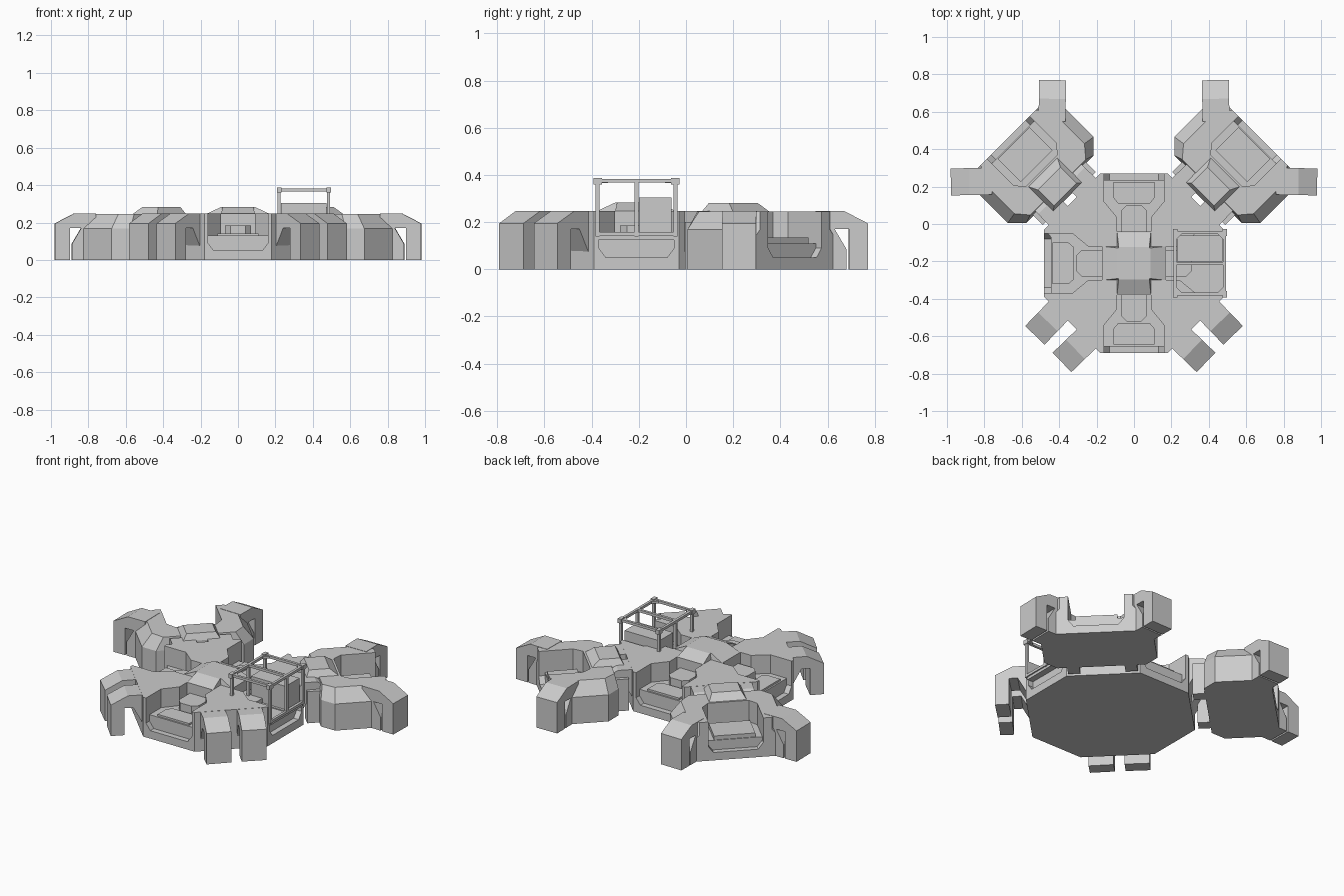
import bpy, bmesh
from math import radians
from mathutils import Matrix, Vector

if "Cube" in bpy.data.objects:
    bpy.data.objects.remove(bpy.data.objects["Cube"])

CENTRE = Matrix.Translation((0, -0.21, 0))


def frame(angle, r):
    """Module frame: +x points outward, origin on the outer face."""
    return CENTRE @ Matrix.Rotation(radians(angle), 4, 'Z') @ Matrix.Translation((r, 0, 0))


def loft(name, rings, mat=Matrix()):
    """Closed solid through matching rings of 3D points."""
    bm = bmesh.new()
    vs = [[bm.verts.new(mat @ Vector(p)) for p in ring] for ring in rings]
    n = len(vs[0])
    for a, b in zip(vs, vs[1:]):
        for i in range(n):
            bm.faces.new((a[i], a[(i + 1) % n], b[(i + 1) % n], b[i]))
    bm.faces.new(vs[0][::-1])
    bm.faces.new(vs[-1])
    bmesh.ops.recalc_face_normals(bm, faces=bm.faces)
    me = bpy.data.meshes.new(name)
    bm.to_mesh(me)
    bm.free()
    ob = bpy.data.objects.new(name, me)
    bpy.context.collection.objects.link(ob)
    return ob


def prism(name, pts, z0, z1, mat=Matrix()):
    return loft(name, [[(x, y, z) for x, y in pts] for z in (z0, z1)], mat)


def box(name, x0, x1, y0, y1, z0, z1, mat=Matrix()):
    return prism(name, [(x0, y0), (x1, y0), (x1, y1), (x0, y1)], z0, z1, mat)


def sym(half):
    """Mirror a half outline across the module's axis."""
    return half + [(x, -y) for x, y in reversed(half)]


def cut(ob, cutters):
    for c in cutters:
        c.hide_render = True
        m = ob.modifiers.new("cut", 'BOOLEAN')
        m.operation, m.solver, m.object = 'DIFFERENCE', 'EXACT', c
        bpy.context.view_layer.objects.active = ob
        bpy.ops.object.modifier_apply(modifier=m.name)
        bpy.data.objects.remove(c)


def opening(mat, plan, floor):
    """Cutters: recess from above, and the trapezoid mouth in the outer wall."""
    prof = [(-.13, .05), (.13, .05), (.16, .09), (.16, .4), (-.16, .4), (-.16, .09)]
    mouth = loft("mouth_cutter", [[(x, y, z) for y, z in prof] for x in (-.035, .03)], mat)
    return [prism("recess_cutter", sym(plan), floor, .4, mat), mouth]


def leg(name, mat, side, filled):
    """Arched leg leaving a module corner diagonally."""
    L, w = .22, .072
    under = ([(L - .14, .17), (L - .09, .085), (L - .09, 0), (0, 0)] if filled
             else [(L - .13, .17), (.03, .06), (0, .06)])
    prof = [(0, .247), (L - .1, .247), (L, .195), (L, 0), (L - .08, 0),
            (L - .08, .17)] + under
    m = mat @ Matrix.Translation((.05, side * .385, 0)) \
        @ Matrix.Rotation(radians(46 * side), 4, 'Z') @ Matrix.Translation((-L, 0, 0))
    loft(name, [[(d, y, z) for d, z in prof] for y in (-w, w)], m)


# Hub body with a recess on each of four sides
a, b = .48, .18
hub = prism("hub_body", [(a, -b), (a, b), (b, a), (-b, a), (-a, b), (-a, -b), (-b, -a), (b, -a)],
            0, .248, CENTRE)
HUB_PLAN = [(.03, .16), (-.15, .16), (-.235, .09), (-.31, .09)]
for k in range(4):
    mat = frame(90 * k, .48)
    cut(hub, opening(mat, HUB_PLAN, .13))
    # Hub legs and the ledge at the back of each recess
    for s in (-1, 1):
        leg("hub_leg", mat, s, False)
    prism("recess_seat", sym([(-.17, .04), (-.2, .07), (-.32, .07)]), .12, .185, mat)
    prism("recess_tray", sym([(-.045, .11), (-.13, .11), (-.16, .085)]), .12, .142, mat)

# Raised cross-shaped centre cap
def plus(o, i):
    q = [(o, -i), (o, i), (i, i), (i, o)]
    pts = []
    for x, y in q[:3]:
        pts.append((x, y))
    pts += [(i, o), (-i, o), (-i, i), (-o, i), (-o, -i), (-i, -i), (-i, -o), (i, -o), (i, -i)]
    return pts


loft("centre_cap", [[(x, y, z) for x, y in plus(o, i)]
                    for o, i, z in ((.165, .09, .2), (.165, .09, .248), (.088, .082, .284))], CENTRE)

# Two outer pods on the rear diagonals
LOW = [(0, .29), (-.06, .325), (-.32, .325), (-.39, .255)]
TOP = [(0, .21), (-.1, .265), (-.31, .265), (-.375, .21)]
POD_PLAN = [(.03, .16), (-.2, .16), (-.25, .12)]
for label, ang in (("right", 45), ("left", 135)):
    mat = frame(ang, .95)
    mid = [(0, .21), (-.09, .325), (-.32, .325), (-.39, .255)]
    pod = loft(label + "_pod_body", [[(x, y, z) for x, y in sym(h)] for h, z in
                                     ((LOW, 0), (LOW, .08), (mid, .168), (TOP, .245))], mat)
    cut(pod, opening(mat, POD_PLAN, .11))
    box(label + "_pod_tray", -.215, -.04, -.12, .12, .1, .135, mat)
    for s in (-1, 1):
        leg(label + "_pod_leg", mat, s, True)
    # Sloped roof hatch over the link to the hub
    loft(label + "_pod_hatch", [[(x0, -v, z), (x1, -v, z), (x1, v, z), (x0, v, z)]
         for x0, x1, v, z in ((-.45, -.26, .11, .16), (-.45, -.26, .11, .243),
                              (-.43, -.31, .085, .282))], mat)
    for s in (-1, 1):
        box(label + "_link_block", -.46, -.37, s * .165 - .035, s * .165 + .035, 0, .2, mat)

# Cage on the right-hand recess
X0, X1, Y0, Y1, T = .22, .485, -.375, -.045, .008
for x in (X0, X1):
    for y in (Y0, -.21, Y1):
        box("cage_post", x - T, x + T, y - T, y + T, .14, .375)
    for z in (.15, .375):
        box("cage_side_rail", x - T, x + T, Y0, Y1, z - T, z + T)
for y in (Y0, -.21, Y1):
    for z in (.15, .375):
        box("cage_cross_rail", X0, X1, y - T, y + T, z - T, z + T)
for x, sx in ((X0, 1), (X1, -1)):
    for y, sy in ((Y0, 1), (Y1, -1)):
        box("cage_corner_cap", x - .012, x + .012, y - .018, y + .018, .36, .387)
        prism("cage_gusset", [(x, y), (x + sx * .045, y), (x, y + sy * .045)], .366, .38)
box("cage_floor", X0, X1, Y0, Y1, .125, .152)
box("cage_crate", X0 + .01, X1 - .012, -.2, -.062, .15, .304)
